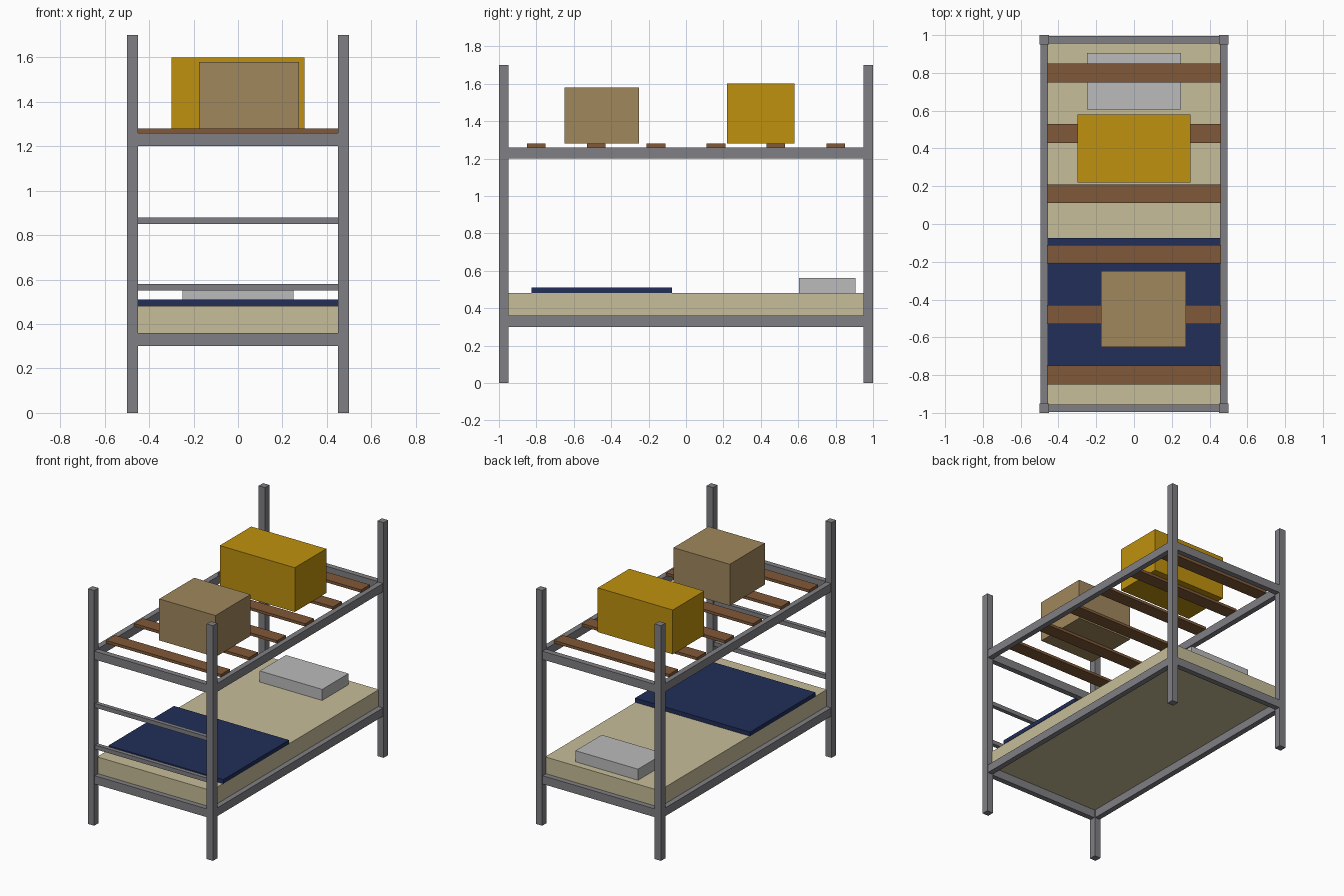
import bpy

if "Cube" in bpy.data.objects:
    bpy.data.objects.remove(bpy.data.objects["Cube"])


def material(name, rgb):
    """Flat colour from 0-255 sRGB values."""
    m = bpy.data.materials.new(name)
    lin = [((c / 255 + 0.055) / 1.055) ** 2.4 for c in rgb]
    m.diffuse_color = (*lin, 1)
    m.use_nodes = True
    m.node_tree.nodes["Principled BSDF"].inputs["Base Color"].default_value = m.diffuse_color
    return m


steel = material("grey steel", (128, 128, 133))
wood = material("brown wood", (128, 89, 56))
cream = material("cream fabric", (199, 189, 153))
navy = material("navy blanket", (33, 46, 89))
white = material("pale grey pillow", (187, 187, 187))
yellow = material("mustard yellow", (191, 145, 14))
card = material("tan cardboard", (160, 135, 92))


def box(name, x, y, z, mat):
    """Box spanning the given (min, max) ranges."""
    spans = (x, y, z)
    bpy.ops.mesh.primitive_cube_add(size=1, location=[(a + b) / 2 for a, b in spans])
    ob = bpy.context.object
    ob.name = name
    ob.scale = [b - a for a, b in spans]
    bpy.ops.object.transform_apply(location=False, rotation=False, scale=True)
    ob.data.materials.append(mat)
    return ob


def around(c, half):
    return (c - half, c + half)


PX, PY = 0.475, 0.975  # post centres

# Corner posts
for sx in (-1, 1):
    for sy in (-1, 1):
        box("corner_post", around(sx * PX, 0.025), around(sy * PY, 0.025), (0, 1.7), steel)

# Rails of the lower and upper bunk
for z in (0.30, 1.20):
    for s in (-1, 1):
        box("side_rail", around(s * PX, 0.02), (-0.95, 0.95), (z, z + 0.06), steel)
        box("end_rail", (-0.45, 0.45), around(s * PY, 0.02), (z, z + 0.06), steel)

# Ladder rungs on the front end
for z in (0.55, 0.85):
    box("ladder_rung", (-0.45, 0.45), around(-PY, 0.015), (z, z + 0.03), steel)

# Lower bunk bedding
box("mattress", (-0.457, 0.457), (-0.957, 0.957), (0.36, 0.48), cream)
box("blanket", (-0.46, 0.46), (-0.825, -0.075), (0.48, 0.51), navy)
box("pillow", (-0.25, 0.25), (0.605, 0.905), (0.48, 0.56), white)

# Upper bunk slats
for i in range(6):
    box("slat", (-0.46, 0.46), around(-0.8 + 0.32 * i, 0.05), (1.26, 1.28), wood)

# Boxes stored on the upper bunk
box("yellow_box", (-0.30, 0.30), (0.22, 0.58), (1.28, 1.60), yellow)
box("cardboard_box", (-0.175, 0.275), (-0.65, -0.25), (1.28, 1.58), card)
